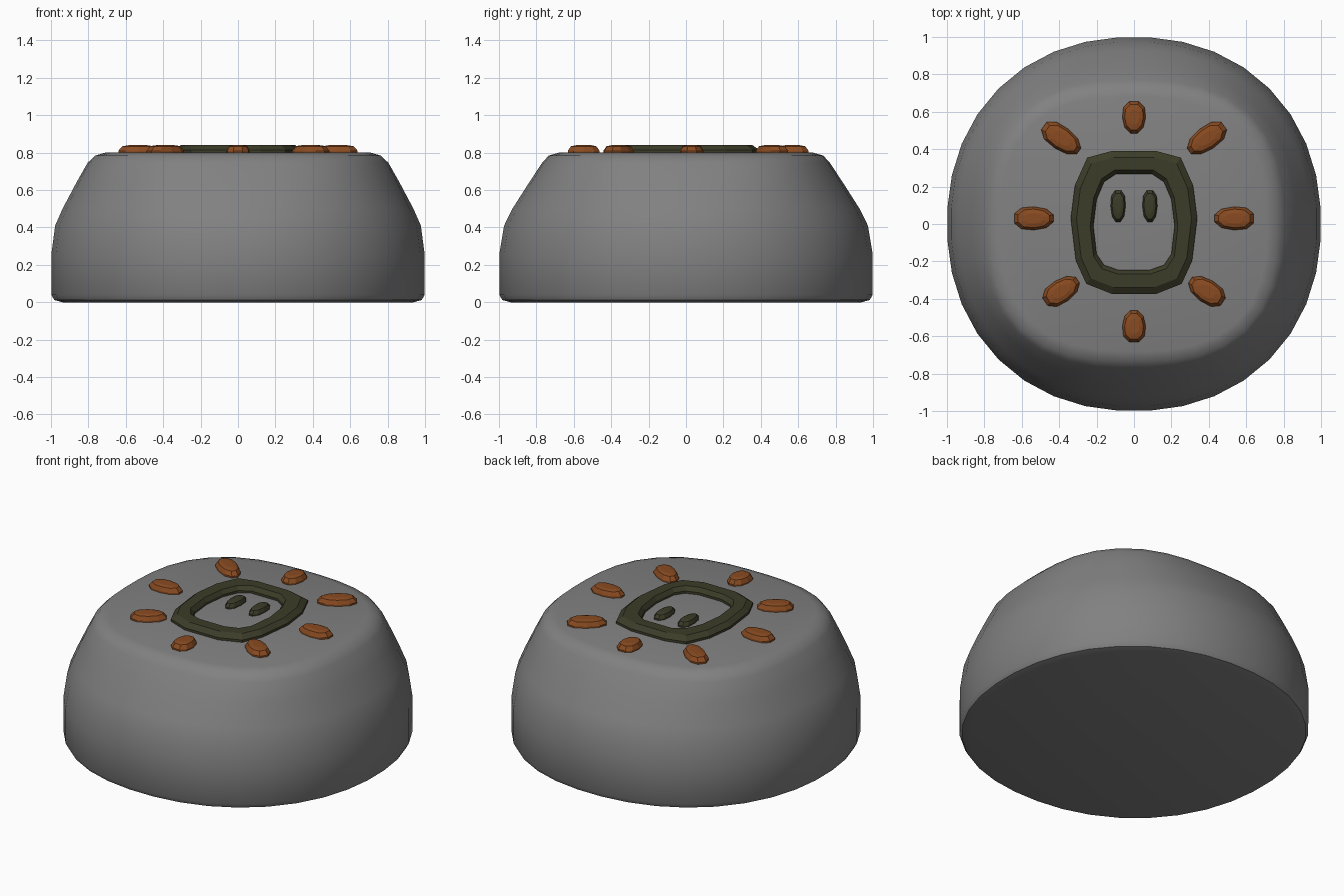
import bpy, bmesh
from math import cos, sin, radians, atan2, pi

if "Cube" in bpy.data.objects:
    bpy.data.objects.remove(bpy.data.objects["Cube"])


def material(name, rgb):
    m = bpy.data.materials.new(name)
    m.diffuse_color = (*rgb, 1)
    m.use_nodes = True
    m.node_tree.nodes["Principled BSDF"].inputs["Base Color"].default_value = m.diffuse_color
    return m


def loft(name, rings, mat=None, closed=False, smooth=30):
    """Skin a stack of equal-length rings; cap the ends, or join last to first."""
    bm = bmesh.new()
    loops = [[bm.verts.new(p) for p in r] for r in rings]
    pairs = list(zip(loops, loops[1:]))
    if closed:
        pairs.append((loops[-1], loops[0]))
    else:
        bm.faces.new(loops[0])
        bm.faces.new(loops[-1])
    for a, b in pairs:
        for i in range(len(a)):
            j = (i + 1) % len(a)
            bm.faces.new((a[i], a[j], b[j], b[i]))
    bmesh.ops.recalc_face_normals(bm, faces=bm.faces)
    mesh = bpy.data.meshes.new(name)
    bm.to_mesh(mesh)
    bm.free()
    ob = bpy.data.objects.new(name, mesh)
    bpy.context.collection.objects.link(ob)
    if mat:
        mesh.materials.append(mat)
    if smooth:
        bpy.ops.object.select_all(action='DESELECT')
        ob.select_set(True)
        bpy.context.view_layer.objects.active = ob
        bpy.ops.object.shade_smooth_by_angle(angle=radians(smooth))
    return ob


def squircle(sx, sy, z, n, count=36):
    pts = []
    for k in range(count):
        a = 2 * pi * (k + 0.5) / count
        r = (abs(cos(a)) ** n + abs(sin(a)) ** n) ** (-1 / n)
        pts.append((sx * r * cos(a), sy * r * sin(a), z))
    return pts


dark = material("dark_trim", (0.045, 0.045, 0.022))
rust = material("rust_petal", (0.25, 0.07, 0.015))
grey = material("body_grey", (0.22, 0.22, 0.22))

# Body: rounded button, squarer towards the flat top
body = [(0.94, 0.94, 0.0, 2.15), (0.985, 0.985, 0.012, 2.15), (1.0, 1.0, 0.04, 2.15),
        (1.0, 1.0, 0.26, 2.15), (0.98, 0.975, 0.41, 2.15), (0.94, 0.93, 0.50, 2.2),
        (0.865, 0.84, 0.64, 2.4), (0.805, 0.77, 0.745, 2.6), (0.765, 0.735, 0.784, 2.7),
        (0.71, 0.68, 0.80, 2.7)]
loft("body", [squircle(*r) for r in body], grey, smooth=40)

# Face ring: right half of each outline, mirrored to the left
outer = [(0.12, 0.39), (0.25, 0.355), (0.315, 0.21), (0.338, 0.03),
         (0.31, -0.2), (0.255, -0.32), (0.12, -0.373)]
inner = [(0.095, 0.268), (0.16, 0.225), (0.2, 0.13), (0.217, -0.01),
         (0.2, -0.16), (0.16, -0.22), (0.08, -0.247)]


def ring(half, z, s=1.0):
    pts = half + [(-x, y) for x, y in reversed(half)]
    return [(x * s, 0.01 + (y - 0.01) * s, z) for x, y in pts]


loft("face_ring", [ring(outer, 0.79), ring(outer, 0.815), ring(outer, 0.84, 0.91),
                   ring(inner, 0.84, 1.08), ring(inner, 0.815), ring(inner, 0.79)],
     dark, closed=True, smooth=0)


# Low domes: eyes and petals
def dome(name, cx, cy, length, width, angle, mat, top):
    outline = [(0.5, 0.2), (0.32, 0.45), (0, 0.5), (-0.32, 0.4), (-0.5, 0.15)]
    outline += [(x, -y) for x, y in reversed(outline)]
    rings = []
    for z, s in ((0.79, 1), (0.81, 1), (top - 0.006, 0.8), (top, 0.45)):
        rings.append([(cx + s * (x * length * cos(angle) - y * width * sin(angle)),
                       cy + s * (x * length * sin(angle) + y * width * cos(angle)), z)
                      for x, y in outline])
    loft(name, rings, mat, smooth=0)


for side, sx in (("left", -1), ("right", 1)):
    dome(side + "_eye", sx * 0.085, 0.095, 0.17, 0.08, pi / 2, dark, 0.835)

petals = [(0.535, 0.03, 0.21), (0.388, 0.457, 0.23), (0, 0.57, 0.17), (-0.388, 0.457, 0.23),
          (-0.535, 0.03, 0.21), (-0.388, -0.358, 0.21), (0, -0.547, 0.17), (0.388, -0.358, 0.21)]
for i, (x, y, length) in enumerate(petals):
    a = atan2(y - 0.03 if x else y, x)
    if x and abs(y) > 0.1:
        a = atan2(0.72 if y > 0 else -0.66, 1 if x > 0 else -1)
    dome(f"petal_{i + 1}", x, y, length, 0.125, a, rust, 0.84)
